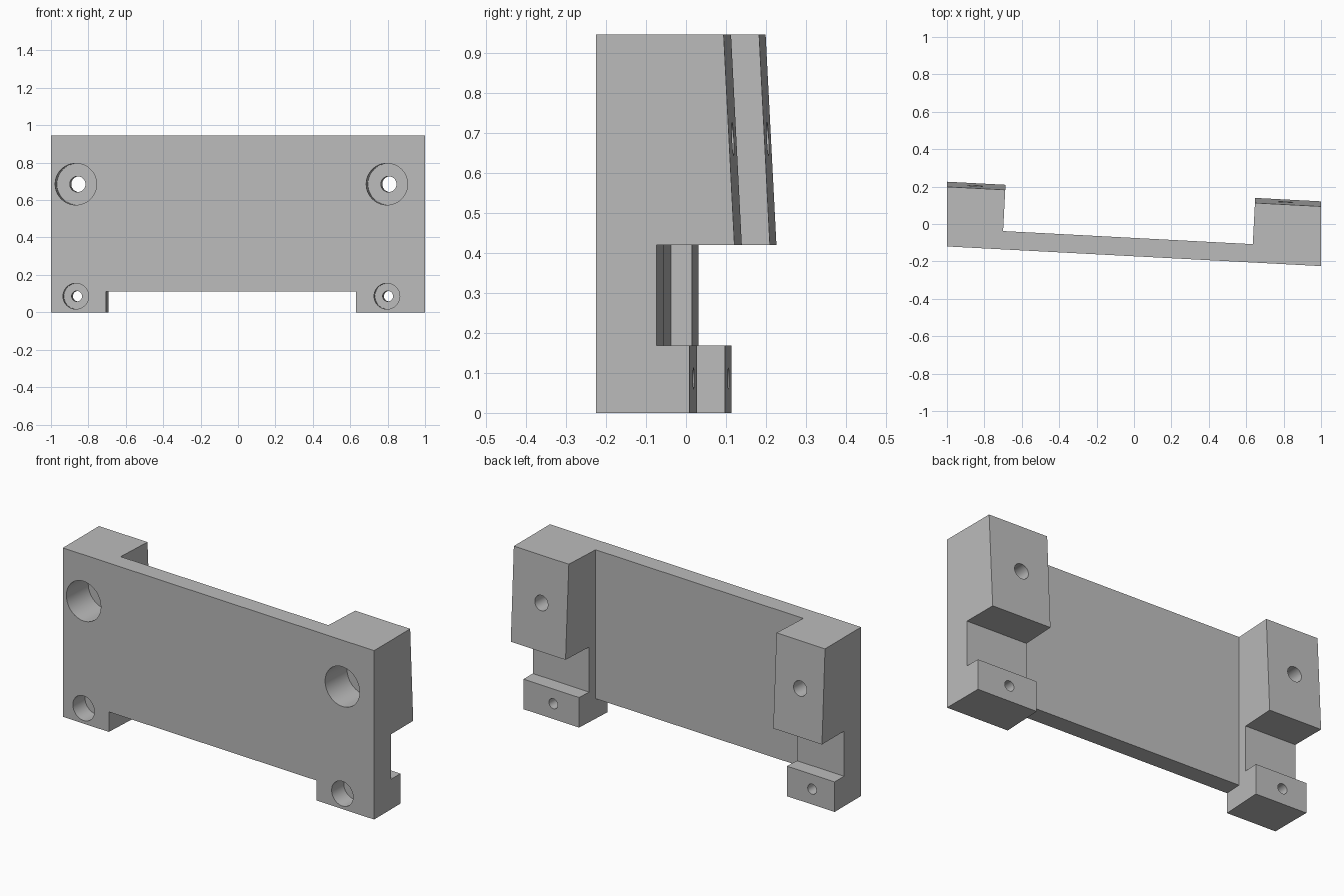
import bpy
import bmesh
import math
from mathutils import Matrix, Vector

cube = bpy.data.objects.get("Cube")
if cube:
    bpy.data.objects.remove(cube, do_unlink=True)

SKEW = 0.0525          # the plate is turned three degrees in plan
HEIGHT = 0.945

grey = bpy.data.materials.new("plain grey")
grey.use_nodes = True
colour = (0.5, 0.5, 0.5, 1)
grey.diffuse_color = colour
grey.node_tree.nodes["Principled BSDF"].inputs["Base Color"].default_value = colour


def front_y(x):
    return -0.1725 - SKEW * x


def make_object(name, bm):
    bmesh.ops.recalc_face_normals(bm, faces=bm.faces)
    mesh = bpy.data.meshes.new(name)
    bm.to_mesh(mesh)
    bm.free()
    mesh.materials.append(grey)
    obj = bpy.data.objects.new(name, mesh)
    bpy.context.collection.objects.link(obj)
    return obj


def prism(name, profile, x_left, x_right, lean):
    """Sweep a (depth, height) profile sideways along the skewed front plane."""
    bm = bmesh.new()
    rings = []
    for x0 in (x_left, x_right):
        ring = []
        for depth, z in profile:
            x = x0 + lean * depth
            ring.append(bm.verts.new((x, front_y(x) + depth, z)))
        rings.append(ring)
    bm.faces.new(rings[0])
    bm.faces.new(rings[1][::-1])
    n = len(profile)
    for i in range(n):
        j = (i + 1) % n
        bm.faces.new((rings[0][i], rings[0][j], rings[1][j], rings[1][i]))
    return make_object(name, bm)


def drill(name, x, z, radius, start, end):
    """Cylinder square to the front face, between two depths."""
    axis = Vector((SKEW, 1, 0)).normalized()
    centre = Vector((x, front_y(x), z)) + axis * (start + end) / 2
    turn = axis.to_track_quat('Z', 'Y').to_matrix().to_4x4()
    bm = bmesh.new()
    bmesh.ops.create_cone(bm, cap_ends=True, segments=48, radius1=radius, radius2=radius,
                          depth=end - start, matrix=Matrix.Translation(centre) @ turn)
    return make_object(name, bm)


# Bracket body: foot, recess and tapered upper pad in one side profile
side = [(0, 0), (0.234, 0), (0.234, 0.168), (0.151, 0.168), (0.151, 0.42),
        (0.346, 0.42), (0.319, HEIGHT), (0, HEIGHT)]
body = prism("mounting_bracket", side, -1, 1, 0)

# Space between the pads, with the notch under the plate
gap = [(-0.1, -0.1), (0.5, -0.1), (0.5, 1.1), (0.098, 1.1), (0.098, 0.112), (-0.1, 0.112)]
cutters = [prism("gap_cutter", gap, -0.705, 0.63, SKEW)]

# Counterbored screw holes
for x in (-0.867, 0.796):
    for z, bore, hole, depth in ((0.685, 0.111, 0.042, 0.18), (0.086, 0.069, 0.028, 0.1)):
        cutters.append(drill("bore_cutter", x, z, bore, -0.1, depth))
        cutters.append(drill("hole_cutter", x, z, hole, depth - 0.03, 0.5))

for cutter in cutters:
    cutter.hide_render = True
    mod = body.modifiers.new(cutter.name, 'BOOLEAN')
    mod.operation = 'DIFFERENCE'
    mod.solver = 'EXACT'
    mod.object = cutter

# Bake the cuts and drop the helpers
graph = bpy.context.evaluated_depsgraph_get()
result = bpy.data.meshes.new_from_object(body.evaluated_get(graph))
body.modifiers.clear()
body.data = result
for cutter in cutters:
    bpy.data.objects.remove(cutter, do_unlink=True)

# Smooth bore walls, crisp edges
for o in bpy.context.selected_objects:
    o.select_set(False)
body.select_set(True)
bpy.context.view_layer.objects.active = body
bpy.ops.object.shade_smooth_by_angle(angle=math.radians(30))
